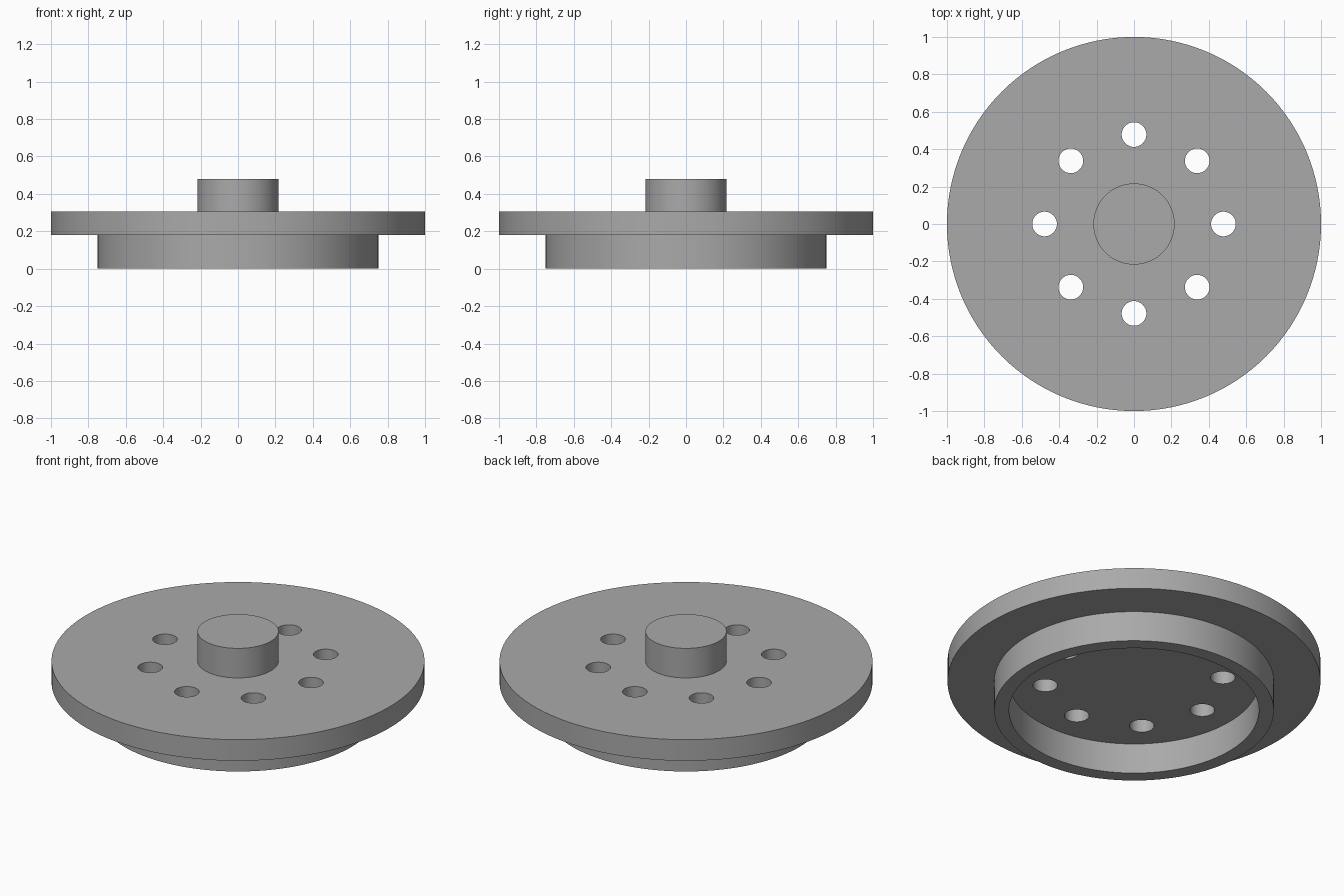
import bpy
import bmesh
from math import cos, sin, tau, radians
from mathutils import Matrix, Vector

default = bpy.data.objects.get("Cube")
if default:
    bpy.data.objects.remove(default, do_unlink=True)

SEGMENTS = 128
HOLE_COUNT = 8
HOLE_CIRCLE = 0.478
HOLE_RADIUS = 0.066
FLANGE_BOTTOM, FLANGE_TOP, HUB_TOP = 0.18, 0.305, 0.48

grey = bpy.data.materials.new("plain_grey")
grey.use_nodes = True
colour = (0.4, 0.4, 0.4, 1)
grey.diffuse_color = colour
grey.node_tree.nodes["Principled BSDF"].inputs["Base Color"].default_value = colour


def add_object(name, bm):
    """Turn a bmesh into a linked grey object."""
    bmesh.ops.recalc_face_normals(bm, faces=bm.faces)
    mesh = bpy.data.meshes.new(name)
    bm.to_mesh(mesh)
    bm.free()
    mesh.materials.append(grey)
    obj = bpy.data.objects.new(name, mesh)
    bpy.context.collection.objects.link(obj)
    return obj


# Flange, hub and hollow lower rim turned from one profile (radius, height)
profile = [
    (0, HUB_TOP), (0.217, HUB_TOP), (0.217, FLANGE_TOP), (1, FLANGE_TOP),
    (1, FLANGE_BOTTOM), (0.75, FLANGE_BOTTOM), (0.75, 0), (0.67, 0),
    (0.67, FLANGE_BOTTOM), (0, FLANGE_BOTTOM),
]
bm = bmesh.new()
verts = [bm.verts.new((r, 0, z)) for r, z in profile]
edges = [bm.edges.new(pair) for pair in zip(verts, verts[1:])]
bmesh.ops.spin(bm, geom=verts + edges, cent=(0, 0, 0), axis=(0, 0, 1),
               angle=tau, steps=SEGMENTS, use_merge=True)
bmesh.ops.remove_doubles(bm, verts=bm.verts, dist=0.0001)
flange = add_object("flanged_disc", bm)

# Ring of drills for the through holes
bm = bmesh.new()
for i in range(HOLE_COUNT):
    angle = tau * i / HOLE_COUNT
    centre = Vector((cos(angle), sin(angle), 0)) * HOLE_CIRCLE
    centre.z = (FLANGE_BOTTOM + FLANGE_TOP) / 2
    bmesh.ops.create_cone(bm, cap_ends=True, segments=48, radius1=HOLE_RADIUS,
                          radius2=HOLE_RADIUS, depth=0.3,
                          matrix=Matrix.Translation(centre))
drills = add_object("hole_drills", bm)
drills.hide_render = True

# Cut the holes, then discard the drills
bpy.ops.object.select_all(action="DESELECT")
bpy.context.view_layer.objects.active = flange
flange.select_set(True)
cut = flange.modifiers.new("bolt_holes", "BOOLEAN")
cut.operation = "DIFFERENCE"
cut.solver = "EXACT"
cut.object = drills
bpy.ops.object.modifier_apply(modifier=cut.name)
bpy.data.objects.remove(drills, do_unlink=True)

bpy.ops.object.shade_smooth_by_angle(angle=radians(30))
